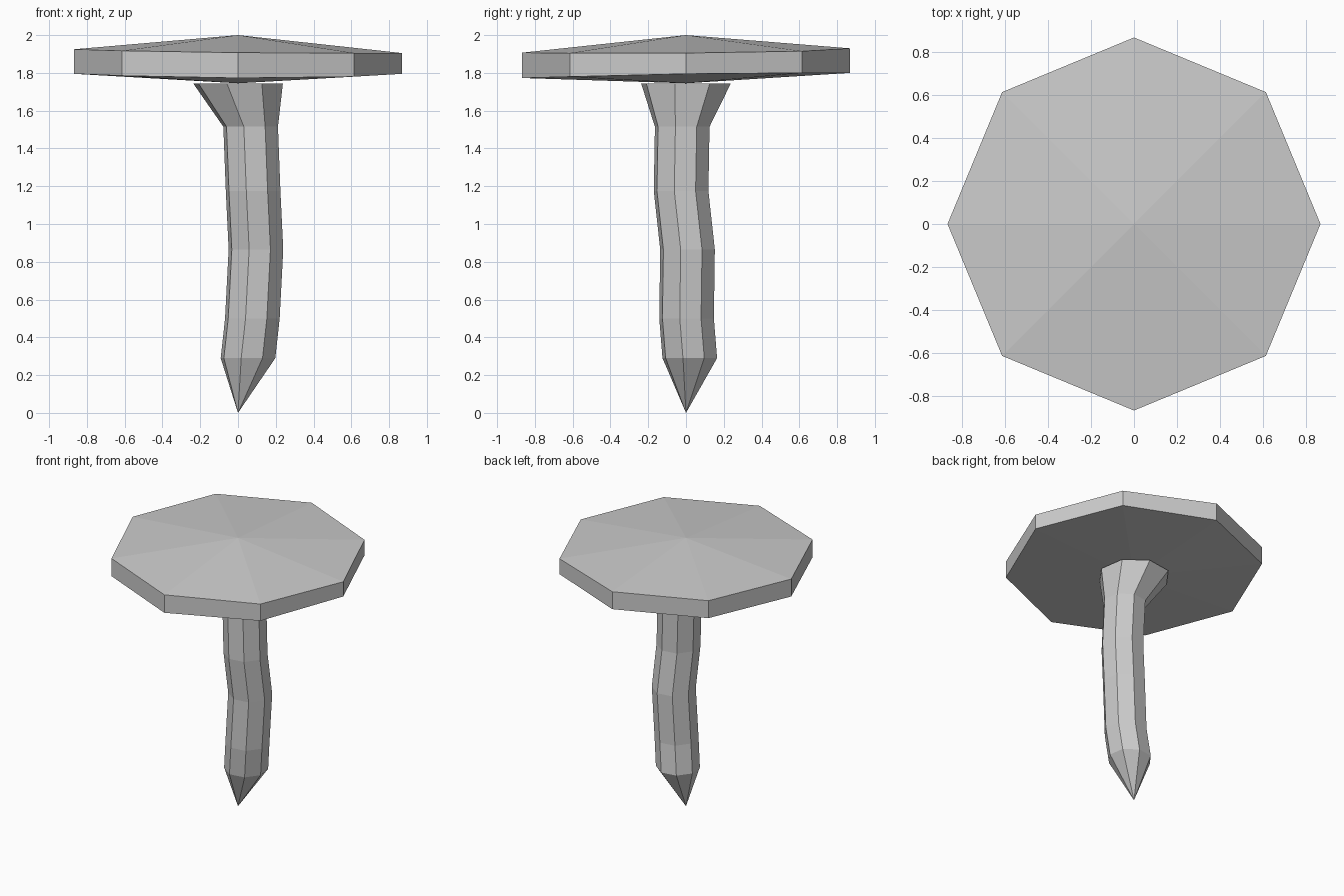
import bpy, bmesh
from math import cos, sin, radians

if "Cube" in bpy.data.objects:
    bpy.data.objects.remove(bpy.data.objects["Cube"])

SIDES = 8

def ring(bm, cx, cy, zs, r, start):
    """Octagon of vertices; zs is one height or one per corner."""
    if not isinstance(zs, (list, tuple)):
        zs = [zs] * SIDES
    return [bm.verts.new((cx + r * cos(radians(start + 45 * i)),
                          cy + r * sin(radians(start + 45 * i)), zs[i]))
            for i in range(SIDES)]

def bridge(bm, a, b):
    for i in range(SIDES):
        j = (i + 1) % SIDES
        bm.faces.new((a[i], a[j], b[j], b[i]))

def fan(bm, loop, point):
    v = bm.verts.new(point)
    for i in range(SIDES):
        bm.faces.new((loop[i], loop[(i + 1) % SIDES], v))

def finish(bm, name):
    bmesh.ops.recalc_face_normals(bm, faces=bm.faces[:])
    me = bpy.data.meshes.new(name)
    bm.to_mesh(me)
    bm.free()
    ob = bpy.data.objects.new(name, me)
    bpy.context.collection.objects.link(ob)
    return ob

# Nail head: slightly uneven octagonal disc, shallow cones above and below
bm = bmesh.new()
low = ring(bm, 0, 0, [1.795, 1.80, 1.80, 1.80, 1.795, 1.785, 1.773, 1.78], 0.868, 0)
high = ring(bm, 0, 0, [1.905, 1.915, 1.93, 1.93, 1.925, 1.917, 1.907, 1.905], 0.868, 0)
bridge(bm, low, high)
fan(bm, low, (0, 0, 1.745))
fan(bm, high, (0, 0, 2.0))
finish(bm, "nail_head")

# Bent shank: (centre x, centre y, height, radius), ending in a point
sections = [(0.0, 0.0, 1.745, 0.245), (0.067, -0.02, 1.515, 0.149),
            (0.08, -0.026, 1.175, 0.149), (0.095, 0.008, 0.865, 0.149),
            (0.076, 0.003, 0.5, 0.149), (0.053, 0.02, 0.29, 0.149)]
bm = bmesh.new()
rings = [ring(bm, x, y, z, r, 31) for x, y, z, r in sections]
for a, b in zip(rings, rings[1:]):
    bridge(bm, a, b)
bm.faces.new(rings[0])
fan(bm, rings[-1], (0, 0, 0))
finish(bm, "nail_shank")
